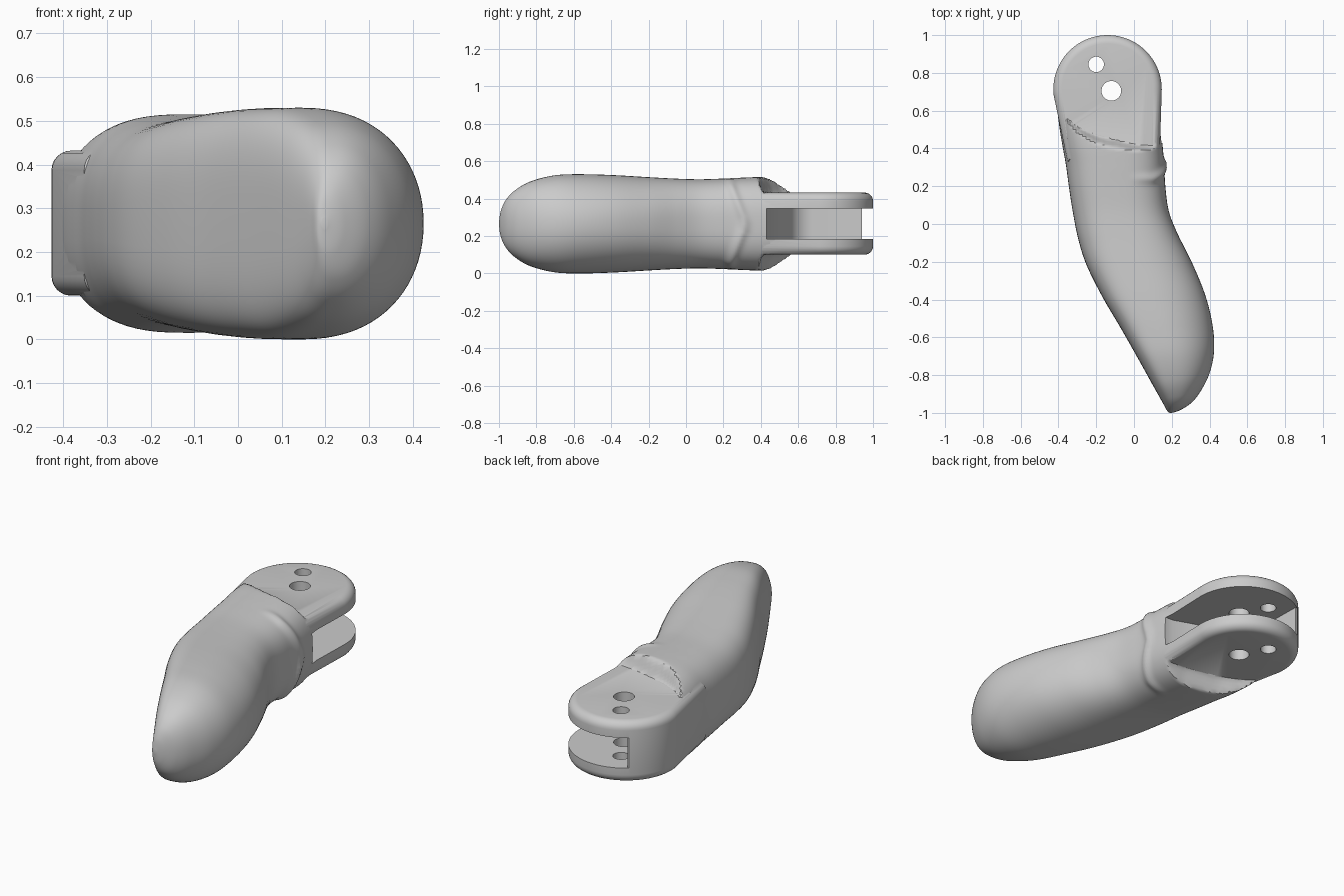
import bpy, bmesh, math
from mathutils import Vector

if "Cube" in bpy.data.objects:
    bpy.data.objects.remove(bpy.data.objects["Cube"])

ZC = 0.265
# grip stations: left x,y, right x,y, half height, widest-height position, left/right squareness
ST = [
    (-.405, .59, .130, .59, .235, .50, 2.8, 2.8),
    (-.393, .50, .142, .50, .245, .50, 2.8, 2.8),
    (-.378, .41, .152, .41, .250, .50, 2.8, 2.8),
    (-.360, .31, .160, .31, .247, .50, 2.8, 2.8),
    (-.345, .20, .166, .20, .242, .50, 2.8, 2.7),
    (-.325, .07, .184, .07, .238, .50, 2.8, 2.6),
    (-.295, -.08, .230, -.05, .242, .48, 2.9, 2.5),
    (-.250, -.22, .305, -.20, .250, .45, 3.1, 2.3),
    (-.165, -.39, .375, -.37, .260, .42, 3.4, 2.2),
    (-.065, -.56, .415, -.53, .265, .40, 3.6, 2.1),
    (.020, -.71, .424, -.67, .260, .38, 3.6, 2.1),
    (.095, -.845, .400, -.79, .228, .38, 3.4, 2.1),
    (.140, -.925, .350, -.89, .180, .40, 3.0, 2.1),
    (.165, -.970, .300, -.95, .128, .42, 2.6, 2.1),
    (.178, -.993, .245, -.985, .070, .45, 2.3, 2.1),
    (.190, -1.0, .205, -.999, .012, .50, 2.0, 2.0),
]
# rim of the recess around the fork, as x, y
RIM = [(-.45, .60), (-.38, .53), (-.3, .465), (-.2, .42), (-.1, .395), (0, .375), (.2, .355)]


def catmull(p0, p1, p2, p3, t):
    return [.5 * (2 * b + (c - a) * t + (2 * a - 5 * b + 4 * c - d) * t * t
                  + (3 * b - a - 3 * c + d) * t ** 3) for a, b, c, d in zip(p0, p1, p2, p3)]


def rim_y(x):
    for (x0, y0), (x1, y1) in zip(RIM, RIM[1:]):
        if x <= x1:
            return y0 + (y1 - y0) * (x - x0) / (x1 - x0)
    return RIM[-1][1]


def spow(v, e):
    return math.copysign(abs(v) ** e, v)


def section(s, n=80):
    lx, ly, rx, ry, hh, m, nl, nr = s
    pts = []
    for i in range(n):
        a = 2 * math.pi * i / n
        c, k = math.cos(a), math.sin(a)
        e = 2 / (nr if c > 0 else nl)
        u = m + spow(c, e) * ((1 - m) if c > 0 else m)
        x, y, dz = lx + (rx - lx) * u, ly + (ry - ly) * u, hh * spow(k, e)
        # raised collar bead curving round the right side
        if y > .1:
            w = max(0, min(1, (x + .02) / .12))
            yb = .24 + .08 * max(0, 1 - abs(dz) / .2)
            g = .014 * w * math.exp(-((y - yb) / .025) ** 2)
            x += g * max(0, c)
            dz += g * k
        # step down to the fork plates
        t = max(0, min(1, (y - rim_y(x)) / .055))
        if t > 0:
            lim = .163 + .09 * (1 - t * t * (3 - 2 * t))
            dz = max(-lim, min(lim, dz))
        pts.append((x, y, ZC + dz))
    return pts


def finish(name, bm):
    bmesh.ops.recalc_face_normals(bm, faces=bm.faces)
    me = bpy.data.meshes.new(name)
    bm.to_mesh(me)
    bm.free()
    ob = bpy.data.objects.new(name, me)
    bpy.context.collection.objects.link(ob)
    return ob


def prism(name, outline, z0, z1, bevel=0):
    bm = bmesh.new()
    f = bm.faces.new([bm.verts.new((x, y, z0)) for x, y in outline])
    r = bmesh.ops.extrude_face_region(bm, geom=[f])
    bmesh.ops.translate(bm, vec=Vector((0, 0, z1 - z0)),
                        verts=[v for v in r['geom'] if isinstance(v, bmesh.types.BMVert)])
    if bevel:
        es = [e for e in bm.edges if abs(e.verts[0].co.z - e.verts[1].co.z) < 1e-5]
        bmesh.ops.bevel(bm, geom=es, offset=bevel, segments=6, profile=.5, affect='EDGES')
    return finish(name, bm)


def arc(cx, cy, r, a0, a1, n):
    return [(cx + r * math.cos(math.radians(a0 + (a1 - a0) * i / n)),
             cy + r * math.sin(math.radians(a0 + (a1 - a0) * i / n))) for i in range(n + 1)]


# grip, lofted through the stations
rings = []
for i in range(len(ST) - 1):
    q = [ST[max(0, min(len(ST) - 1, i + j))] for j in (-1, 0, 1, 2)]
    rings += [section(catmull(*q, k / 10)) for k in range(10)]
rings.append(section(ST[-1]))
bm = bmesh.new()
vr = [[bm.verts.new(p) for p in r] for r in rings]
for a, b in zip(vr, vr[1:]):
    for i in range(len(a)):
        j = (i + 1) % len(a)
        bm.faces.new((a[i], a[j], b[j], b[i]))
bm.faces.new(vr[0])
bm.faces.new(vr[-1])
grip = finish("lever_handle", bm)

# fork head, slot and pivot holes
head = prism("fork_head", arc(-.14, .713, .287, 0, 186, 48) + [(-.352, .33), (.135, .33)], .1, .432, .045)
slot = prism("slot_cutter", [(.5, .43), (.10, .43), (-.10, .50)] + arc(-.17, .68, .13, 255, 180, 10)
             + [(-.305, .94), (-.5, .945), (-.5, 1.2), (.5, 1.2)], .183, .348)
holes = [prism("hole_cutter", arc(x, y, r, 0, 350, 35), -.2, .8)
         for x, y, r in ((-.12, .705, .052), (-.20, .845, .041))]

bpy.context.view_layer.objects.active = grip
grip.select_set(True)
for ob, op in [(head, 'UNION'), (slot, 'DIFFERENCE')] + [(h, 'DIFFERENCE') for h in holes]:
    ob.hide_render = True
    m = grip.modifiers.new(op.lower(), 'BOOLEAN')
    m.object, m.operation, m.solver = ob, op, 'EXACT'
    bpy.ops.object.modifier_apply(modifier=m.name)
    bpy.data.objects.remove(ob)
bpy.ops.object.shade_smooth_by_angle(angle=math.radians(35))
